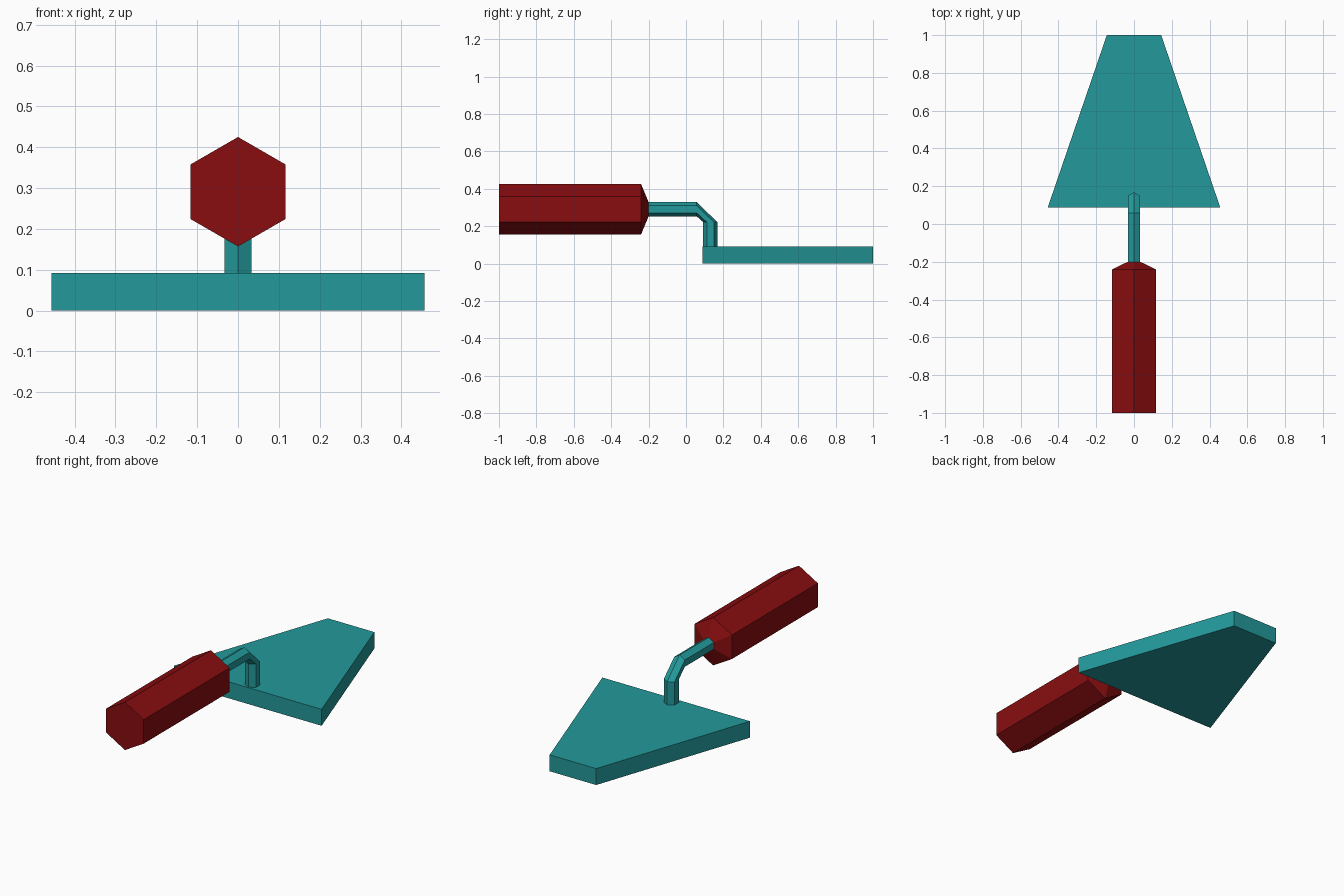
import bpy, bmesh, math
from mathutils import Vector

if "Cube" in bpy.data.objects:
    bpy.data.objects.remove(bpy.data.objects["Cube"])


def material(name, rgb):
    m = bpy.data.materials.new(name)
    m.diffuse_color = (*rgb, 1.0)
    m.use_nodes = True
    m.node_tree.nodes["Principled BSDF"].inputs["Base Color"].default_value = m.diffuse_color
    return m


teal = material("teal metal", (0.017, 0.32, 0.325))
red = material("dark red grip", (0.25, 0.004, 0.005))


def ring(y, z, radius, up):
    """Hexagon centred on (0, y, z); one corner points along 'up' in the yz plane."""
    up = Vector(up)
    return [Vector((0, y, z)) + radius * (math.cos(a) * up + math.sin(a) * Vector((1, 0, 0)))
            for a in (i * math.pi / 3 for i in range(6))]


def loft(name, rings, mat):
    """Skin a closed solid through rings with equal corner counts."""
    bm = bmesh.new()
    loops = [[bm.verts.new(p) for p in r] for r in rings]
    n = len(loops[0])
    for a, b in zip(loops, loops[1:]):
        for i in range(n):
            j = (i + 1) % n
            bm.faces.new((a[i], a[j], b[j], b[i]))
    bm.faces.new(loops[0])
    bm.faces.new(loops[-1])
    bmesh.ops.recalc_face_normals(bm, faces=bm.faces)
    mesh = bpy.data.meshes.new(name)
    bm.to_mesh(mesh)
    bm.free()
    mesh.materials.append(mat)
    obj = bpy.data.objects.new(name, mesh)
    bpy.context.collection.objects.link(obj)
    return obj


# Blade: thick trapezoid plate
outline = [(-0.457, 0.087), (0.457, 0.087), (0.144, 1.0), (-0.144, 1.0)]
loft("blade", [[Vector((x, y, z)) for x, y in outline] for z in (0, 0.092)], teal)

# Bent neck: horizontal run, chamfered bend, vertical drop onto the blade
UP, BACK = (0, 0, 1), (0, 1, 0)
loft("neck", [ring(-0.2, 0.291, 0.038, UP), ring(0.057, 0.291, 0.038, UP),
              ring(0.13, 0.222, 0.038, BACK), ring(0.13, 0.09, 0.038, BACK)], teal)

# Grip: hexagonal bar tapering to the neck
loft("grip", [ring(-1.0, 0.291, 0.134, UP), ring(-0.24, 0.291, 0.134, UP),
              ring(-0.2, 0.291, 0.038, UP)], red)
